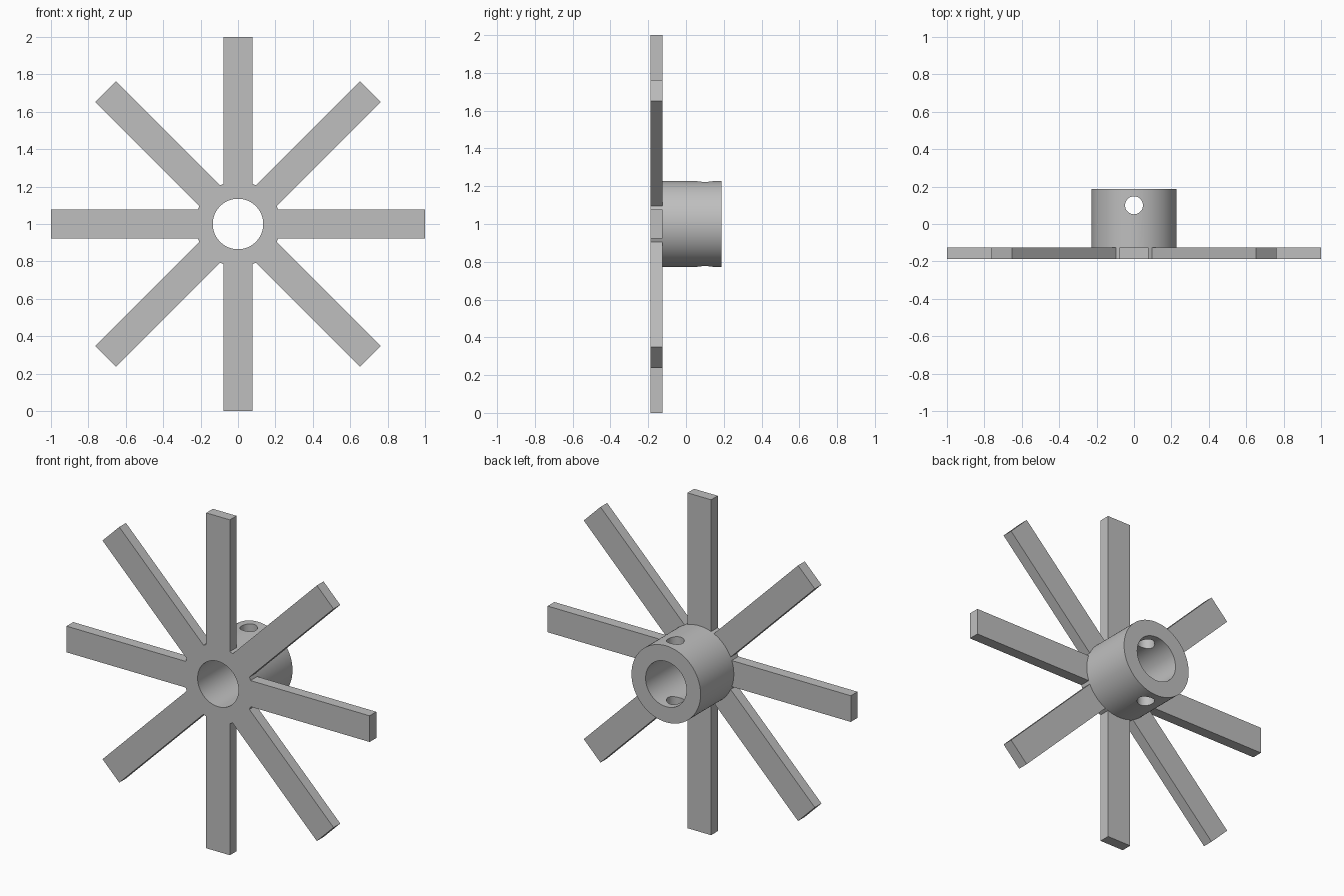
import bpy, bmesh, math
from mathutils import Matrix, Vector

if "Cube" in bpy.data.objects:
    bpy.data.objects.remove(bpy.data.objects["Cube"], do_unlink=True)

ARMS = 8
HALF_WIDTH = 0.078
HUB_RADIUS = 0.228
BORE_RADIUS = 0.135
FRONT, SEAM, BACK = -0.188, -0.125, 0.188
CENTRE = Vector((0, 0, 1))

grey = bpy.data.materials.new("satin grey")
grey.use_nodes = True
colour = (0.52, 0.52, 0.52, 1)
grey.diffuse_color = colour
grey.node_tree.nodes["Principled BSDF"].inputs["Base Color"].default_value = colour


def add_object(name, bm):
    bmesh.ops.recalc_face_normals(bm, faces=bm.faces)
    mesh = bpy.data.meshes.new(name)
    bm.to_mesh(mesh)
    bm.free()
    mesh.materials.append(grey)
    obj = bpy.data.objects.new(name, mesh)
    bpy.context.collection.objects.link(obj)
    return obj


def cylinder(name, radius, length, centre, axis, sides):
    bm = bmesh.new()
    turn = Matrix.Rotation(math.pi / 2, 4, "X") if axis == "Y" else Matrix()
    bmesh.ops.create_cone(bm, cap_ends=True, segments=sides, radius1=radius,
                          radius2=radius, depth=length,
                          matrix=Matrix.Translation(centre) @ turn)
    return add_object(name, bm)


def finish(obj, cutters):
    bpy.ops.object.select_all(action="DESELECT")
    obj.select_set(True)
    bpy.context.view_layer.objects.active = obj
    for cutter in cutters:
        mod = obj.modifiers.new("cut", "BOOLEAN")
        mod.operation = "DIFFERENCE"
        mod.solver = "EXACT"
        mod.object = cutter
        bpy.ops.object.modifier_apply(modifier=mod.name)
    bpy.ops.object.shade_smooth_by_angle(angle=math.radians(30))


# Star plate: eight flat arms, joined at their roots by short hub arcs
bm = bmesh.new()
root = math.sqrt(HUB_RADIUS ** 2 - HALF_WIDTH ** 2)
outline = []
for i in range(ARMS):
    spin = Matrix.Rotation(-i * math.tau / ARMS, 3, "Y")
    notch = math.pi / ARMS
    corners = [(root, -HALF_WIDTH), (1, -HALF_WIDTH), (1, HALF_WIDTH), (root, HALF_WIDTH),
               (HUB_RADIUS * math.cos(notch), HUB_RADIUS * math.sin(notch))]
    for x, z in corners:
        outline.append(bm.verts.new(spin @ Vector((x, FRONT, z)) + CENTRE))
face = bm.faces.new(outline)
grown = bmesh.ops.extrude_face_region(bm, geom=[face])
bmesh.ops.translate(bm, vec=(0, SEAM - FRONT, 0),
                    verts=[g for g in grown["geom"] if isinstance(g, bmesh.types.BMVert)])
plate = add_object("star_plate", bm)

# Hub collar behind the plate
hub = cylinder("hub_collar", HUB_RADIUS, BACK - SEAM,
               (0, (BACK + SEAM) / 2, 1), "Y", 96)

# Shaft bore and the vertical set-screw hole through both collar walls
bore = cylinder("bore_cutter", BORE_RADIUS, 1, CENTRE, "Y", 96)
screw = cylinder("screw_hole_cutter", 0.048, 1, (0, 0.1, 1), "Z", 48)
finish(plate, [bore])
finish(hub, [bore, screw])
for cutter in (bore, screw):
    bpy.data.objects.remove(cutter, do_unlink=True)
